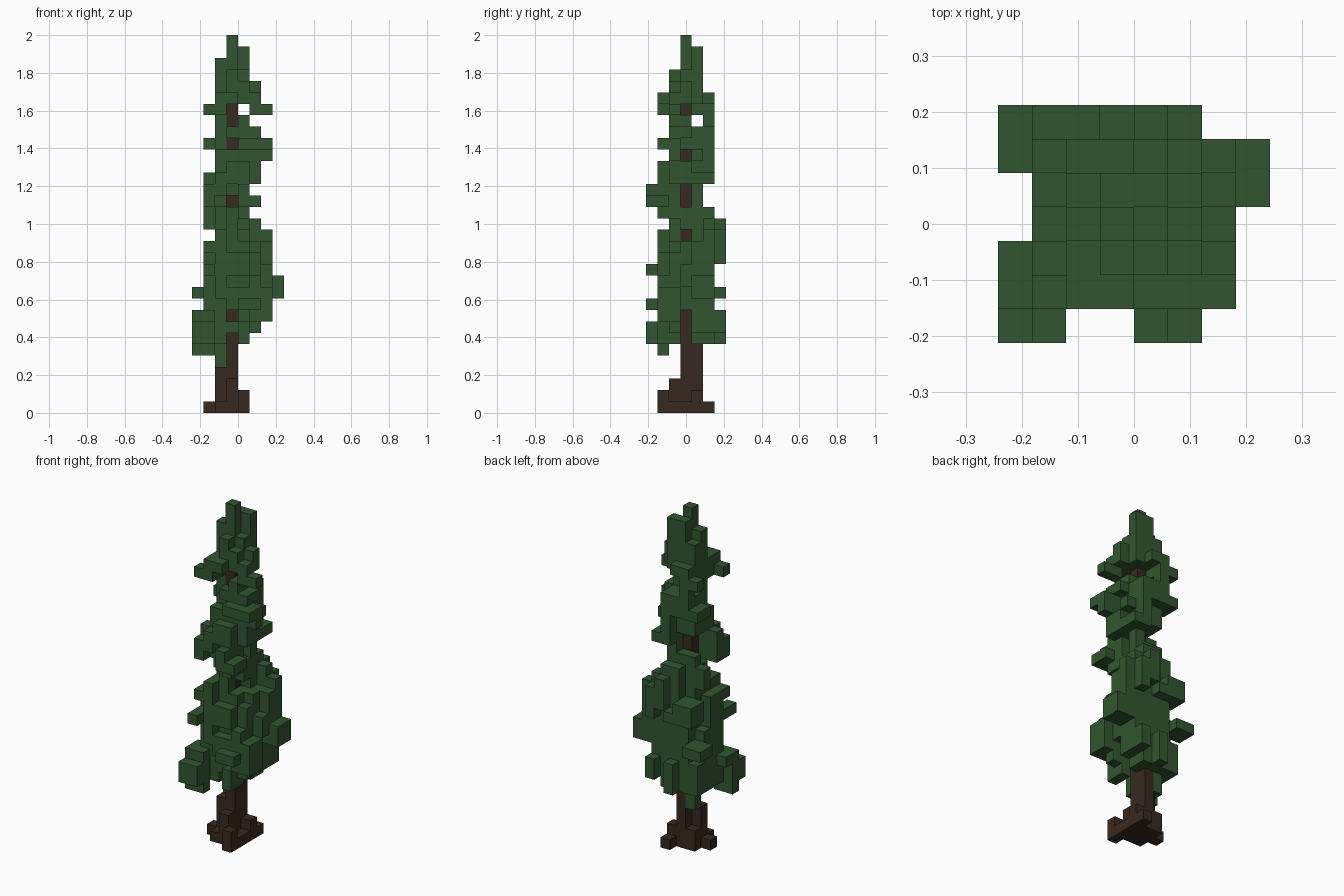
import bpy
import bmesh
from mathutils import Vector

if "Cube" in bpy.data.objects:
    bpy.data.objects.remove(bpy.data.objects["Cube"], do_unlink=True)

LAYERS = 33
CELL = 2 / LAYERS
ORIGIN = Vector((0, -3.5, 0))


def make_material(name, colour):
    material = bpy.data.materials.new(name)
    material.use_nodes = True
    material.diffuse_color = (*colour, 1)
    shader = material.node_tree.nodes["Principled BSDF"]
    shader.inputs["Base Color"].default_value = (*colour, 1)
    shader.inputs["Roughness"].default_value = 0.9
    return material


def fill(blocks):
    """Cells inside the blocks, each given as x, y and z ranges."""
    cells = set()
    for x0, x1, y0, y1, z0, z1 in blocks:
        for x in range(x0, x1):
            for y in range(y0, y1):
                for z in range(z0, z1):
                    cells.add((x, y, z))
    return cells


def build(name, cells, occupied, material):
    """Make one mesh from the cell faces that are open to the air."""
    bm = bmesh.new()
    corners = {}

    def vertex(point):
        key = tuple(round(c) for c in point)
        if key not in corners:
            corners[key] = bm.verts.new((Vector(key) + ORIGIN) * CELL)
        return corners[key]

    for cell in sorted(cells):
        for axis in range(3):
            for side in (0, 1):
                neighbour = list(cell)
                neighbour[axis] += 2 * side - 1
                if tuple(neighbour) in occupied:
                    continue
                u, v = Vector((0, 0, 0)), Vector((0, 0, 0))
                u[(axis + 1) % 3] = 1
                v[(axis + 2) % 3] = 1
                base = Vector(cell)
                base[axis] += side
                ring = [base, base + u, base + u + v, base + v]
                if not side:
                    ring.reverse()
                bm.faces.new([vertex(p) for p in ring])
    mesh = bpy.data.meshes.new(name)
    bm.to_mesh(mesh)
    bm.free()
    mesh.materials.append(material)
    obj = bpy.data.objects.new(name, mesh)
    bpy.context.collection.objects.link(obj)


bark = make_material("dark brown bark", (0.039, 0.022, 0.013))
needles = make_material("forest green needles", (0.031, 0.093, 0.029))

# Trunk with its shoulder and stepped roots
trunk = [
    (-1, 0, 3, 4, 0, 27), (-1, 0, 4, 5, 0, 6), (-2, -1, 3, 4, 0, 4),
    (-1, 0, 2, 3, 0, 3), (-2, 1, 2, 5, 0, 1), (-3, -2, 3, 4, 0, 1),
    (0, 1, 1, 2, 0, 2), (0, 1, 4, 5, 0, 2), (0, 1, 5, 6, 0, 1),
    (-2, -1, 3, 5, 0, 2),
]

# Lowest boughs, drooping to the front right
low_boughs = [
    (-2, -1, 4, 5, 4, 7), (-4, -2, 1, 2, 5, 8), (-4, -2, 0, 2, 6, 8),
    (-3, -1, 2, 6, 6, 9), (-1, 0, 4, 7, 6, 9), (0, 1, 4, 6, 6, 9),
    (0, 1, 1, 3, 6, 8), (-1, 0, 2, 3, 7, 8), (1, 2, 5, 7, 7, 9),
    (0, 2, 4, 5, 7, 9), (0, 2, 2, 3, 7, 9), (-4, -2, 1, 3, 8, 9),
    (1, 3, 1, 3, 8, 9),
]

# Widest tier, lower half, with a ledge to the back left
wide_boughs = [
    (-2, 2, 2, 5, 9, 12), (-2, -1, 1, 2, 10, 12), (-1, 1, 1, 2, 9, 11),
    (1, 2, 1, 2, 10, 12), (-2, -1, 5, 6, 9, 12), (-1, 0, 5, 6, 9, 12),
    (0, 2, 5, 6, 9, 12), (0, 2, 0, 1, 9, 10), (2, 3, 1, 3, 9, 11),
    (-3, -2, 2, 5, 9, 12), (-4, -2, 5, 7, 10, 11), (3, 4, 4, 6, 10, 12),
    (2, 3, 5, 6, 10, 16), (2, 3, 4, 5, 10, 15), (2, 3, 3, 4, 11, 13),
]

# Widest tier, upper half, rising at the back
high_boughs = [
    (-3, -2, 0, 1, 12, 13), (-3, -1, 1, 2, 12, 13), (-3, -1, 2, 4, 12, 14),
    (-2, -1, 1, 2, 13, 14), (-3, -2, 1, 4, 14, 15), (-1, 1, 1, 3, 12, 14),
    (0, 1, 2, 3, 14, 15), (-2, 2, 3, 6, 12, 15), (1, 2, 2, 3, 12, 14),
    (-3, -1, 5, 7, 13, 15), (1, 2, 6, 7, 13, 16), (0, 1, 6, 7, 14, 17),
    (-1, 0, 6, 7, 13, 14), (0, 2, 5, 6, 15, 17), (-2, -1, 1, 5, 14, 16),
    (-1, 0, 2, 3, 14, 17), (-1, 1, 4, 6, 15, 17), (0, 1, 3, 4, 16, 17),
]

# Middle tier, open around the trunk
middle_boughs = [
    (-2, -1, 3, 5, 16, 18), (-3, -2, 4, 5, 16, 18), (-1, 1, 2, 6, 17, 18),
    (0, 1, 1, 2, 17, 18), (0, 1, 0, 3, 18, 20), (1, 2, 0, 2, 18, 19),
    (-2, 0, 4, 5, 18, 19), (0, 1, 4, 5, 18, 20), (-3, -2, 1, 2, 18, 20),
    (-3, -1, 2, 3, 18, 21), (-2, -1, 1, 2, 19, 21), (-1, 0, 2, 3, 19, 21),
    (0, 1, 2, 5, 20, 21), (1, 2, 4, 6, 20, 21), (0, 1, 5, 6, 20, 22),
    (-2, 1, 2, 5, 21, 22), (1, 2, 2, 4, 20, 22), (-1, 1, 1, 2, 20, 22),
]

# Upper tier, reaching left
upper_boughs = [
    (-2, 0, 2, 5, 22, 23), (0, 3, 2, 3, 22, 24), (0, 2, 4, 5, 22, 23),
    (0, 1, 5, 6, 22, 23), (0, 3, 1, 2, 23, 24), (-2, -1, 3, 6, 23, 25),
    (-3, -2, 4, 6, 23, 24), (0, 1, 3, 6, 23, 25), (-1, 0, 4, 6, 23, 25),
    (-1, 1, 2, 3, 24, 25), (1, 2, 2, 4, 24, 25), (-2, -1, 3, 4, 25, 26),
    (0, 1, 2, 4, 25, 26), (-2, -1, 5, 6, 25, 26),
]

# Pointed crown
crown = [
    (-3, -1, 1, 2, 26, 27), (-2, -1, 2, 5, 26, 27), (-3, -1, 5, 6, 26, 27),
    (1, 3, 2, 3, 26, 27), (-2, 1, 2, 5, 27, 28), (1, 2, 2, 4, 27, 28),
    (-2, 0, 1, 2, 27, 28), (-2, 0, 5, 6, 27, 28), (-2, 1, 3, 5, 28, 30),
    (-1, 0, 2, 3, 28, 30), (0, 1, 2, 3, 28, 29), (1, 2, 3, 4, 28, 29),
    (-2, 0, 3, 4, 30, 31), (-1, 1, 4, 5, 30, 32), (-1, 0, 3, 4, 31, 33),
]

tiers = {
    "low_boughs": low_boughs,
    "wide_boughs": wide_boughs,
    "high_boughs": high_boughs,
    "middle_boughs": middle_boughs,
    "upper_boughs": upper_boughs,
    "crown": crown,
}

# Fill every part first, so that hidden faces between parts are left out
parts = {"trunk": fill(trunk)}
occupied = set(parts["trunk"])
for name, blocks in tiers.items():
    parts[name] = fill(blocks) - occupied
    occupied |= parts[name]

for name, cells in parts.items():
    build(name, cells, occupied, bark if name == "trunk" else needles)
